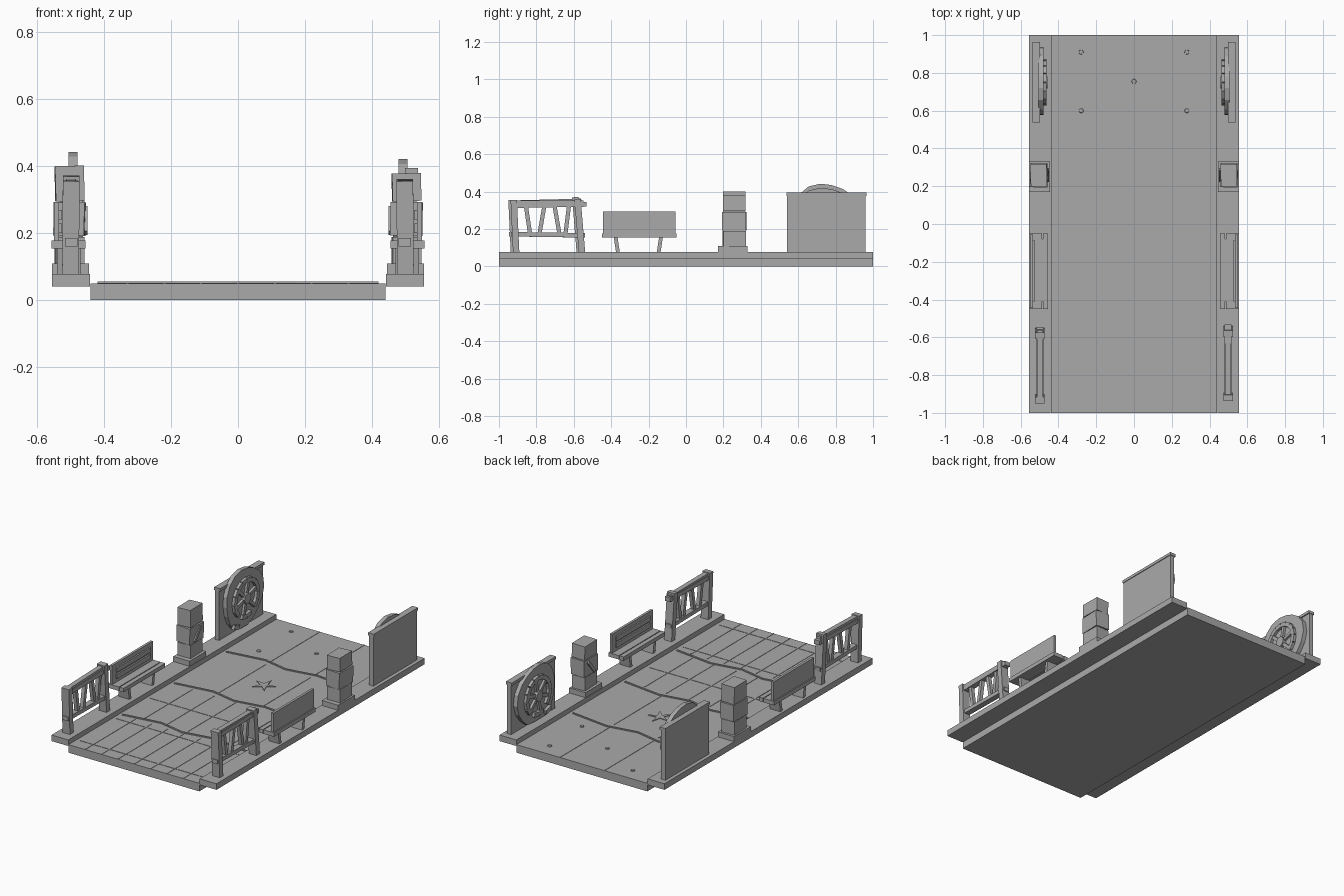
import bpy, bmesh, math
from mathutils import Vector, Matrix

if "Cube" in bpy.data.objects:
    bpy.data.objects.remove(bpy.data.objects["Cube"])

grey = bpy.data.materials.new("stone grey")
grey.use_nodes = True
COL = (0.4, 0.4, 0.4, 1)
grey.diffuse_color = COL
grey.node_tree.nodes["Principled BSDF"].inputs["Base Color"].default_value = COL


def finish(name, bm):
    bmesh.ops.recalc_face_normals(bm, faces=bm.faces)
    mesh = bpy.data.meshes.new(name)
    bm.to_mesh(mesh)
    bm.free()
    mesh.materials.append(grey)
    ob = bpy.data.objects.new(name, mesh)
    bpy.context.collection.objects.link(ob)
    return ob


def add_box(bm, x0, x1, y0, y1, z0, z1, tilt=None):
    centre = Vector(((x0 + x1) / 2, (y0 + y1) / 2, (z0 + z1) / 2))
    m = Matrix.Translation(centre) @ (tilt or Matrix())
    m = m @ Matrix.Diagonal((abs(x1 - x0), y1 - y0, z1 - z0, 1))
    bmesh.ops.create_cube(bm, size=1, matrix=m)


def add_beam(bm, a, b, wide, thick):
    # rectangular bar between two points, thick measured along x where possible
    a, b = Vector(a), Vector(b)
    d = b - a
    ref = Vector((1, 0, 0)) if abs(d.normalized().x) < 0.9 else Vector((0, 0, 1))
    side = d.normalized().cross(ref).normalized()
    up = side.cross(d.normalized())
    rot = Matrix((up, side, d.normalized())).transposed().to_4x4()
    m = Matrix.Translation((a + b) / 2) @ rot
    bmesh.ops.create_cube(bm, size=1, matrix=m @ Matrix.Diagonal((thick, wide, d.length, 1)))


def add_prism(bm, points, offset):
    face = bm.faces.new([bm.verts.new(p) for p in points])
    out = bmesh.ops.extrude_face_region(bm, geom=[face])
    verts = [v for v in out["geom"] if isinstance(v, bmesh.types.BMVert)]
    bmesh.ops.translate(bm, vec=offset, verts=verts)


def box(name, *size):
    bm = bmesh.new()
    add_box(bm, *size)
    return finish(name, bm)


# Roadway slab
box("deck", -0.44, 0.44, -1, 1, 0, 0.049)
TOP = 0.049

# Jagged ridges between the deck sections
ZIG = [(-0.42, -0.012), (-0.18, 0.022), (-0.02, -0.012), (0.17, 0.02), (0.42, -0.012)]
for n, y in enumerate((-0.5, 0, 0.5)):
    bm = bmesh.new()
    add_prism(bm, [(px, y + py - 0.005, TOP - 0.002) for px, py in ZIG]
              + [(px, y + py + 0.005, TOP - 0.002) for px, py in reversed(ZIG)], (0, 0, 0.008))
    finish(f"deck_ridge_{n + 1}", bm)

# Plank seams and cross seams on the deck
bm = bmesh.new()
sections = [(-1, -0.52, 0.11, 3), (-0.48, -0.02, 0.147, 2), (0.02, 0.48, 0.3, 0), (0.52, 1, 0.15, 1)]
for y0, y1, step, count in sections:
    for i in range(-count, count + 1):
        if count == 1 and i == 0:
            continue
        add_box(bm, i * step - 0.003, i * step + 0.003, y0, y1, TOP - 0.002, TOP + 0.002)
    if count == 0:
        bm.verts.ensure_lookup_table()
        bmesh.ops.delete(bm, geom=bm.verts[-8:], context='VERTS')
        for x in (-0.15, 0.15):
            add_box(bm, x - 0.003, x + 0.003, y0, y1, TOP - 0.002, TOP + 0.002)
for y in (-0.92, -0.57, -0.245):
    add_box(bm, -0.42, 0.42, y - 0.003, y + 0.003, TOP - 0.002, TOP + 0.002)
finish("deck_seams", bm)

# Studs and the star ornament
bm = bmesh.new()
for x, y in [(0, 0.755)] + [(sx * 0.28, y) for sx in (-1, 1) for y in (0.6, 0.91)]:
    bmesh.ops.create_cone(bm, cap_ends=True, segments=12, radius1=0.013, radius2=0.011,
                          depth=0.008, matrix=Matrix.Translation((x, y, TOP + 0.002)))
finish("deck_studs", bm)
bm = bmesh.new()
star = []
for i in range(10):
    r = 0.07 if i % 2 == 0 else 0.022
    a = math.pi / 2 + i * math.pi / 5
    star.append((r * math.cos(a), 0.25 + r * math.sin(a), TOP - 0.002))
add_prism(bm, star, (0, 0, 0.006))
finish("deck_star", bm)

for s, label in ((-1, "right"), (1, "left")):
    low = 0.022 if s > 0 else 0      # this side stands a little lower
    shift = 0.012 if s > 0 else 0

    def X(x):
        return s * x

    # Side walkway
    box(f"{label}_walkway", X(0.442), X(0.555), -1, 1, 0.04, 0.077)

    # Railing: leaning posts, sloped rails, balusters and pegs
    bm = bmesh.new()
    ya, yb = -0.925 + shift, -0.58 + shift
    add_beam(bm, (X(0.5), ya + 0.005, 0.075), (X(0.498), ya - 0.008, 0.355), 0.034, 0.05)
    add_beam(bm, (X(0.5), yb + 0.012, 0.075), (X(0.498), yb - 0.012, 0.37 - low / 2), 0.034, 0.05)
    add_beam(bm, (X(0.498), ya - 0.022, 0.325), (X(0.498), yb + 0.035, 0.332), 0.026, 0.036)
    add_beam(bm, (X(0.498), ya - 0.015, 0.345), (X(0.498), yb + 0.02, 0.355 - low / 2), 0.014, 0.03)
    add_beam(bm, (X(0.498), ya - 0.022, 0.172), (X(0.498), yb + 0.028, 0.166), 0.024, 0.036)
    for y, lean in ((-0.845, 0.012), (-0.77, -0.014), (-0.69, 0.014), (-0.635, -0.01)):
        add_beam(bm, (X(0.498), y + lean, 0.17), (X(0.498), y - lean, 0.33), 0.022, 0.022)
    finish(f"{label}_railing", bm)

    # Bench: two seat planks, two-plank backrest and splayed legs
    bm = bmesh.new()
    add_box(bm, X(0.455), X(0.482), -0.45, -0.05, 0.153, 0.177)
    add_box(bm, X(0.487), X(0.557), -0.45, -0.05, 0.153, 0.177)
    add_box(bm, X(0.47), X(0.5), -0.41, -0.08, 0.155, 0.172)
    add_box(bm, X(0.535), X(0.55), -0.445, -0.055, 0.177, 0.292)
    add_box(bm, X(0.526), X(0.536), -0.41, -0.085, 0.2, 0.228)
    add_box(bm, X(0.526), X(0.536), -0.41, -0.085, 0.24, 0.268)
    for y, lean in ((-0.37, 0.006), (-0.14, -0.006)):
        add_beam(bm, (X(0.505), y + lean, 0.075), (X(0.505), y - lean, 0.155), 0.02, 0.07)
    finish(f"{label}_bench", bm)

    # Stacked stone pillar with a plinth and twisted blocks
    bm = bmesh.new()
    add_box(bm, X(0.445), X(0.555), 0.17, 0.33, 0.075, 0.108)
    blocks = [(0.107, 0.19, 0.043, 2, 0), (0.19, 0.293, 0.046, -2, 1), (0.293, 0.402 - low, 0.043, 1, -1.5)]
    for z0, z1, half, turn, roll in blocks:
        tilt = Matrix.Rotation(math.radians(turn), 4, 'Z') @ Matrix.Rotation(math.radians(roll), 4, 'Y')
        add_box(bm, X(0.503) - half, X(0.503) + half, 0.258 - half * 1.4, 0.258 + half * 1.4,
                z0 + 0.002, z1 - 0.002, tilt)
    # chipped shard leaning on the inner face
    add_beam(bm, (X(0.456), 0.23, 0.2), (X(0.456), 0.29, 0.275), 0.018, 0.012)
    finish(f"{label}_pillar", bm)

    # Wall panel with its cap
    box(f"{label}_wall", X(0.505), X(0.533), 0.54, 0.96, 0.075, 0.38)
    box(f"{label}_wall_cap", X(0.498), X(0.537), 0.538, 0.964, 0.377, 0.394)

    # Weathered backing disc, uneven around its rim
    bm = bmesh.new()
    cy, cz = 0.75, 0.265 - low
    rim = []
    for i in range(18):
        a = math.tau * i / 18
        r = 0.18 + 0.009 * math.sin(3 * a + 1)
        rim.append((X(0.506), cy + r * math.cos(a), max(0.09, cz + r * math.sin(a))))
    add_prism(bm, rim, (-s * 0.026, 0, 0))
    finish(f"{label}_disc", bm)

    # Broken wheel relief: hub, spokes, ring pieces
    bm = bmesh.new()
    bmesh.ops.create_cone(bm, cap_ends=True, segments=12, radius1=0.032, radius2=0.032, depth=0.03,
                          matrix=Matrix.Translation((X(0.473), cy, cz)) @ Matrix.Rotation(math.pi / 2, 4, 'Y'))

    def spot(a, r):
        return (X(0.474), cy + r * math.cos(a), cz + r * math.sin(a))

    for i in range(6):
        a = math.tau * i / 6 + 0.3
        add_beam(bm, spot(a, 0.02), spot(a, 0.115), 0.02, 0.016)
    for i in range(16):
        if i in (10, 13):
            continue
        a = math.tau * i / 16
        add_beam(bm, spot(a, 0.11), spot(a + math.tau / 16, 0.11), 0.026, 0.022)
    add_beam(bm, (X(0.474), 0.63, 0.13), (X(0.474), 0.68, 0.115), 0.026, 0.022)
    finish(f"{label}_wheel", bm)
